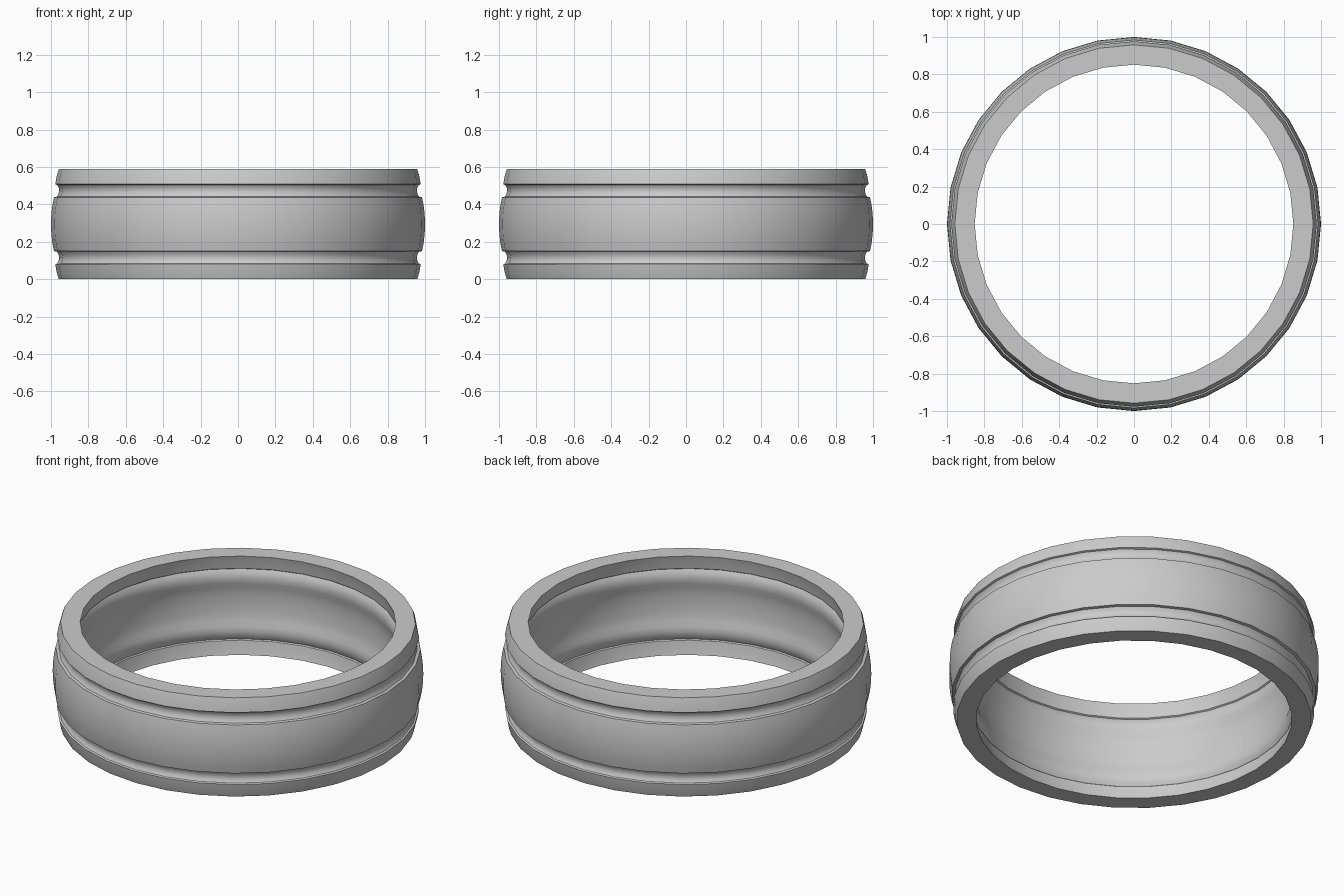
import bpy, bmesh, math

if "Cube" in bpy.data.objects:
    bpy.data.objects.remove(bpy.data.objects["Cube"])

SEGMENTS = 32
HEIGHT = 0.588

# Lower half of the cross-section (radius, z), bottom edge up to the middle
outer = [(0.958, 0.0), (0.969, 0.035), (0.977, 0.08), (0.967, 0.084),
         (0.959, 0.098), (0.956, 0.115), (0.960, 0.133), (0.968, 0.147),
         (0.984, 0.15), (0.992, 0.19), (0.998, 0.24), (1.0, HEIGHT / 2)]
inner = [(0.852, 0.0), (0.861, 0.035), (0.868, 0.08), (0.875, 0.085),
         (0.863, 0.105), (0.858, 0.135), (0.861, 0.165), (0.871, 0.195),
         (0.877, 0.24), (0.879, HEIGHT / 2)]


def full(half):
    """Mirror a half profile about mid height."""
    return half + [(r, HEIGHT - z) for r, z in reversed(half[:-1])]


# Closed cross-section revolved into a ring band
profile = full(outer) + full(inner)[::-1]
bm = bmesh.new()
rings = []
for i in range(SEGMENTS):
    a = 2 * math.pi * i / SEGMENTS
    rings.append([bm.verts.new((r * math.cos(a), r * math.sin(a), z))
                  for r, z in profile])
n = len(profile)
for i in range(SEGMENTS):
    a, b = rings[i], rings[(i + 1) % SEGMENTS]
    for j in range(n):
        k = (j + 1) % n
        bm.faces.new((a[j], b[j], b[k], a[k]))
bmesh.ops.recalc_face_normals(bm, faces=bm.faces)

mesh = bpy.data.meshes.new("ring_band")
bm.to_mesh(mesh)
bm.free()
band = bpy.data.objects.new("ring_band", mesh)
bpy.context.collection.objects.link(band)

# Smooth around the band, crisp at groove edges
bpy.context.view_layer.objects.active = band
band.select_set(True)
bpy.ops.object.shade_smooth_by_angle(angle=math.radians(35))
